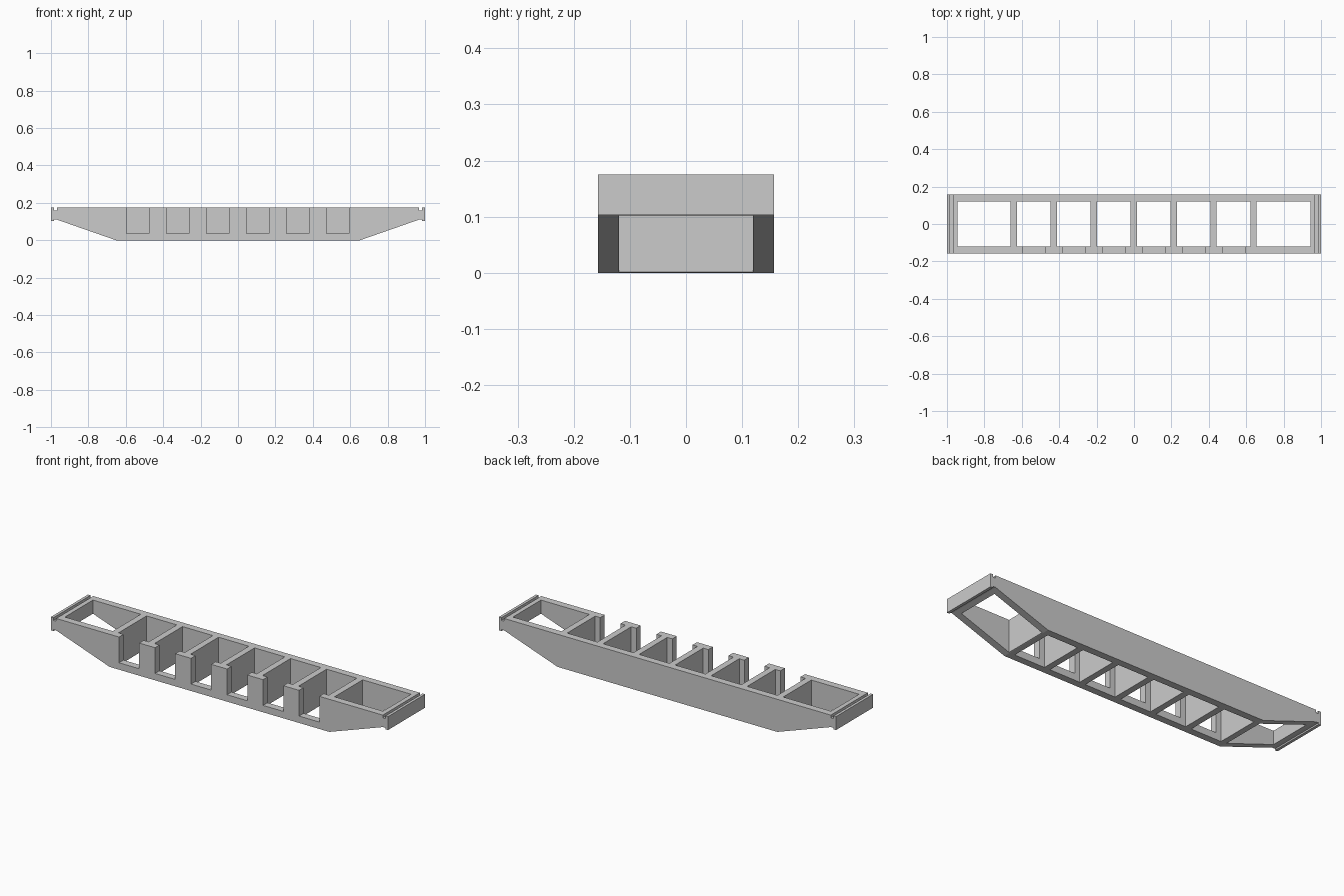
import bpy
import bmesh
from mathutils import Matrix, Vector

cube = bpy.data.objects.get("Cube")
if cube:
    bpy.data.objects.remove(cube, do_unlink=True)

HALF_W = 0.157      # outer half width
INNER_W = 0.119     # half width between the side walls
TOP = 0.175
PITCH = 0.2137      # spacing of the cross ribs
RIB = 0.034
SHIFT = -0.002

grey = bpy.data.materials.new("light grey")
grey.use_nodes = True
colour = (0.6, 0.6, 0.6, 1)
grey.diffuse_color = colour
grey.node_tree.nodes["Principled BSDF"].inputs["Base Color"].default_value = colour


def finish(name, bm):
    bmesh.ops.recalc_face_normals(bm, faces=bm.faces)
    mesh = bpy.data.meshes.new(name)
    bm.to_mesh(mesh)
    bm.free()
    mesh.materials.append(grey)
    obj = bpy.data.objects.new(name, mesh)
    bpy.context.collection.objects.link(obj)
    return obj


def boxes(name, spans):
    """One mesh of separate boxes, each given by its low and high corner."""
    bm = bmesh.new()
    for low, high in spans:
        low, high = Vector(low), Vector(high)
        place = Matrix.Translation((low + high) / 2) @ Matrix.Diagonal((*(high - low), 1))
        bmesh.ops.create_cube(bm, size=1, matrix=place)
    return finish(name, bm)


# Hull: side profile with lipped ends, mirrored and extruded across the width
half = [(0.652, 0), (0.97, 0.111), (0.985, 0.111), (0.985, 0.103), (1, 0.103),
        (1, TOP), (0.985, TOP), (0.985, 0.16), (0.969, 0.16), (0.969, TOP)]
profile = half + [(-x, z) for x, z in reversed(half)]
bm = bmesh.new()
face = bm.faces.new([bm.verts.new((x, -HALF_W, z)) for x, z in profile])
side = bmesh.ops.extrude_face_region(bm, geom=[face])
moved = [v for v in side["geom"] if isinstance(v, bmesh.types.BMVert)]
bmesh.ops.translate(bm, vec=(0, 2 * HALF_W, 0), verts=moved)
frame = finish("slotted_frame", bm)

# Through pockets between the cross ribs
ribs = [SHIFT + PITCH * i for i in range(-3, 4)]
starts = [-0.944] + [x + RIB / 2 for x in ribs]
ends = [x - RIB / 2 for x in ribs] + [0.944]
pockets = boxes("pocket_cutter", [((a, -INNER_W, -0.1), (b, INNER_W, 0.3))
                                  for a, b in zip(starts, ends)])

# Open slots in the front wall, one per middle pocket
slots = boxes("slot_cutter", [((x + PITCH / 2 - 0.06, -0.2, 0.037),
                               (x + PITCH / 2 + 0.06, -0.1, 0.3)) for x in ribs[:-1]])

for cutter in (pockets, slots):
    cutter.hide_render = True
    cut = frame.modifiers.new(cutter.name, "BOOLEAN")
    cut.operation = "DIFFERENCE"
    cut.solver = "EXACT"
    cut.object = cutter

# Bake the cuts and drop the cutters
bpy.context.view_layer.update()
depsgraph = bpy.context.evaluated_depsgraph_get()
result = bpy.data.meshes.new_from_object(frame.evaluated_get(depsgraph))
frame.modifiers.clear()
frame.data = result
for cutter in (pockets, slots):
    bpy.data.objects.remove(cutter, do_unlink=True)
